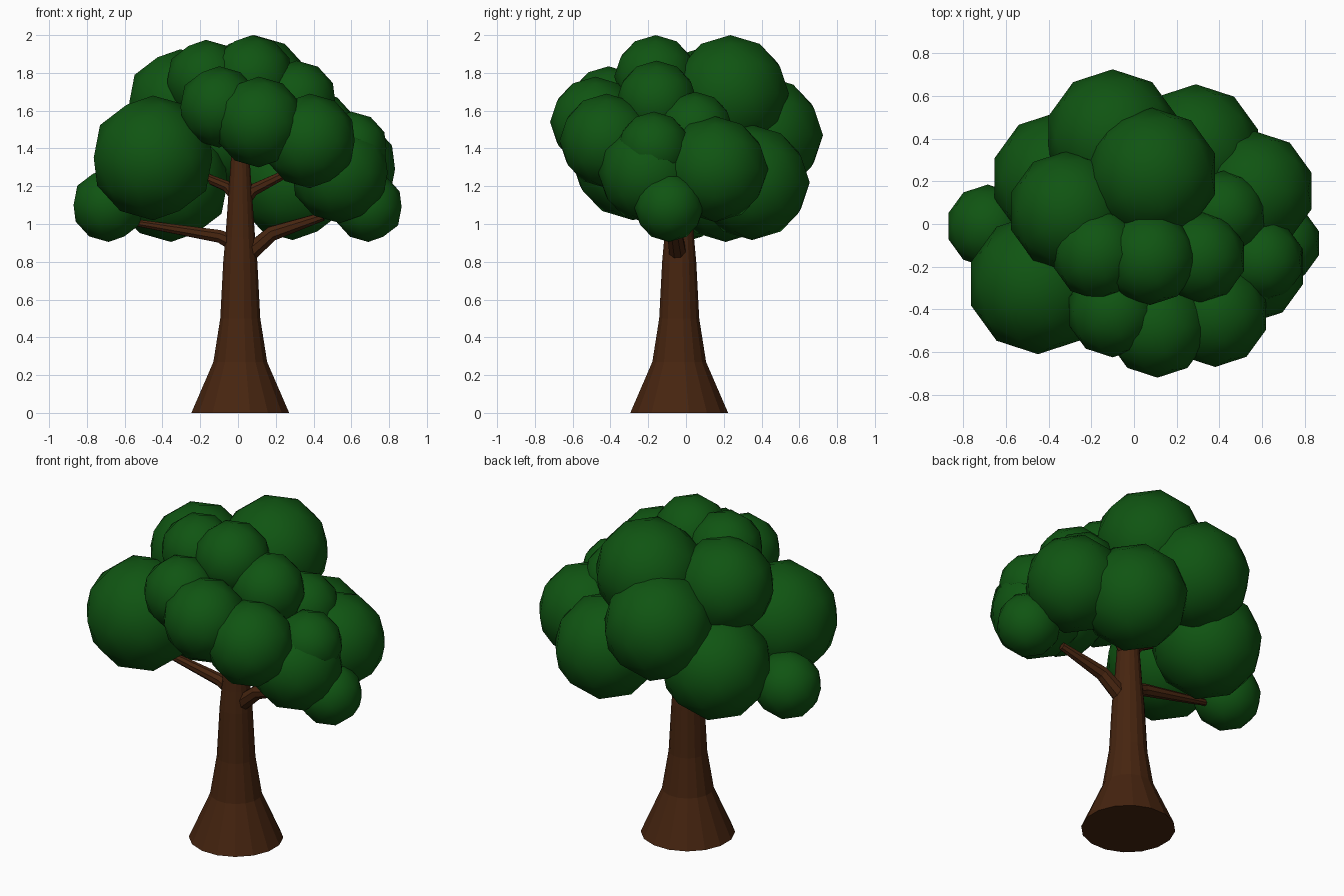
import bpy
import bmesh
import math
from mathutils import Vector

cube = bpy.data.objects.get("Cube")
if cube:
    bpy.data.objects.remove(cube, do_unlink=True)


def make_material(name, color):
    mat = bpy.data.materials.new(name)
    mat.use_nodes = True
    mat.diffuse_color = color
    mat.node_tree.nodes["Principled BSDF"].inputs["Base Color"].default_value = color
    return mat


leaf_green = make_material("leaf green", (0.005, 0.09, 0.006, 1))
bark_brown = make_material("bark brown", (0.062, 0.018, 0.005, 1))


def finish(name, bm, mat, smooth=False):
    bmesh.ops.recalc_face_normals(bm, faces=bm.faces[:])
    mesh = bpy.data.meshes.new(name)
    for face in bm.faces:
        face.smooth = smooth
    bm.to_mesh(mesh)
    bm.free()
    mesh.materials.append(mat)
    obj = bpy.data.objects.new(name, mesh)
    bpy.context.collection.objects.link(obj)
    return obj


def tapered_limb(name, path, sides):
    """Skin rings along a path of (x, y, z, radius)."""
    bm = bmesh.new()
    points = [Vector(p[:3]) for p in path]
    rings = []
    for i, p in enumerate(points):
        along = points[min(i + 1, len(points) - 1)] - points[max(i - 1, 0)]
        turn = Vector((0, 0, 1)).rotation_difference(along)
        ring = []
        for k in range(sides):
            a = math.tau * (k + 0.5) / sides
            offset = Vector((math.cos(a), math.sin(a), 0)) * path[i][3]
            ring.append(bm.verts.new(p + turn @ offset))
        rings.append(ring)
    for low, high in zip(rings, rings[1:]):
        for k in range(sides):
            n = (k + 1) % sides
            bm.faces.new((low[k], low[n], high[n], high[k]))
    bm.faces.new(rings[0][::-1])
    bm.faces.new(rings[-1])
    return finish(name, bm, bark_brown)


# Trunk with a flared foot
trunk_profile = [(0, 0.264), (0.27, 0.145), (0.5, 0.108), (0.8, 0.092),
                 (0.93, 0.08), (1.28, 0.055), (1.5, 0.04)]
tapered_limb("trunk", [(0.012, -0.036, z, r) for z, r in trunk_profile], 16)

# Branches
branches = {
    "left_lower_branch": [(0.0, -0.03, 0.89, 0.05), (-0.1, -0.03, 0.935, 0.036),
                          (-0.56, -0.01, 1.01, 0.018)],
    "right_lower_branch": [(0.03, -0.04, 0.82, 0.05), (0.18, -0.06, 0.95, 0.042),
                           (0.45, -0.09, 1.04, 0.024)],
    "left_upper_branch": [(0.0, -0.03, 1.13, 0.035), (-0.06, -0.02, 1.2, 0.03),
                          (-0.3, 0.02, 1.3, 0.018)],
    "right_upper_branch": [(0.02, -0.03, 1.11, 0.04), (0.08, -0.03, 1.18, 0.034),
                           (0.24, -0.04, 1.26, 0.025), (0.5, -0.05, 1.57, 0.012)],
}
for name, path in branches.items():
    tapered_limb(name, path, 8)

# Foliage clumps: x, y, z, radius
clumps = {
    "front_left": (-0.45, -0.28, 1.35, 0.33),
    "far_left": (-0.685, -0.01, 1.1, 0.195),
    "back_left": (-0.355, 0.21, 1.22, 0.315),
    "back": (-0.1, 0.41, 1.47, 0.315),
    "back_right": (0.29, 0.35, 1.22, 0.305),
    "right": (0.565, 0.155, 1.29, 0.28),
    "far_right": (0.69, -0.09, 1.09, 0.185),
    "right_front_low": (0.54, -0.2, 1.27, 0.265),
    "right_front_high": (0.6, -0.17, 1.4, 0.195),
    "front_right": (0.38, -0.42, 1.44, 0.25),
    "front": (0.11, -0.48, 1.54, 0.24),
    "front_high": (-0.1, -0.41, 1.62, 0.215),
    "right_inner": (0.42, 0.05, 1.5, 0.2),
    "right_high": (0.31, -0.155, 1.65, 0.215),
    "top_front_left": (-0.17, -0.14, 1.76, 0.215),
    "top_front": (0.075, -0.16, 1.78, 0.22),
    "top_left": (-0.305, 0.06, 1.64, 0.285),
    "top_back": (0.085, 0.235, 1.69, 0.31),
}
for name, (x, y, z, radius) in clumps.items():
    bm = bmesh.new()
    bmesh.ops.create_icosphere(bm, subdivisions=2, radius=radius)
    bmesh.ops.translate(bm, verts=bm.verts[:], vec=(x, y, z))
    finish("foliage_" + name, bm, leaf_green, smooth=True)
